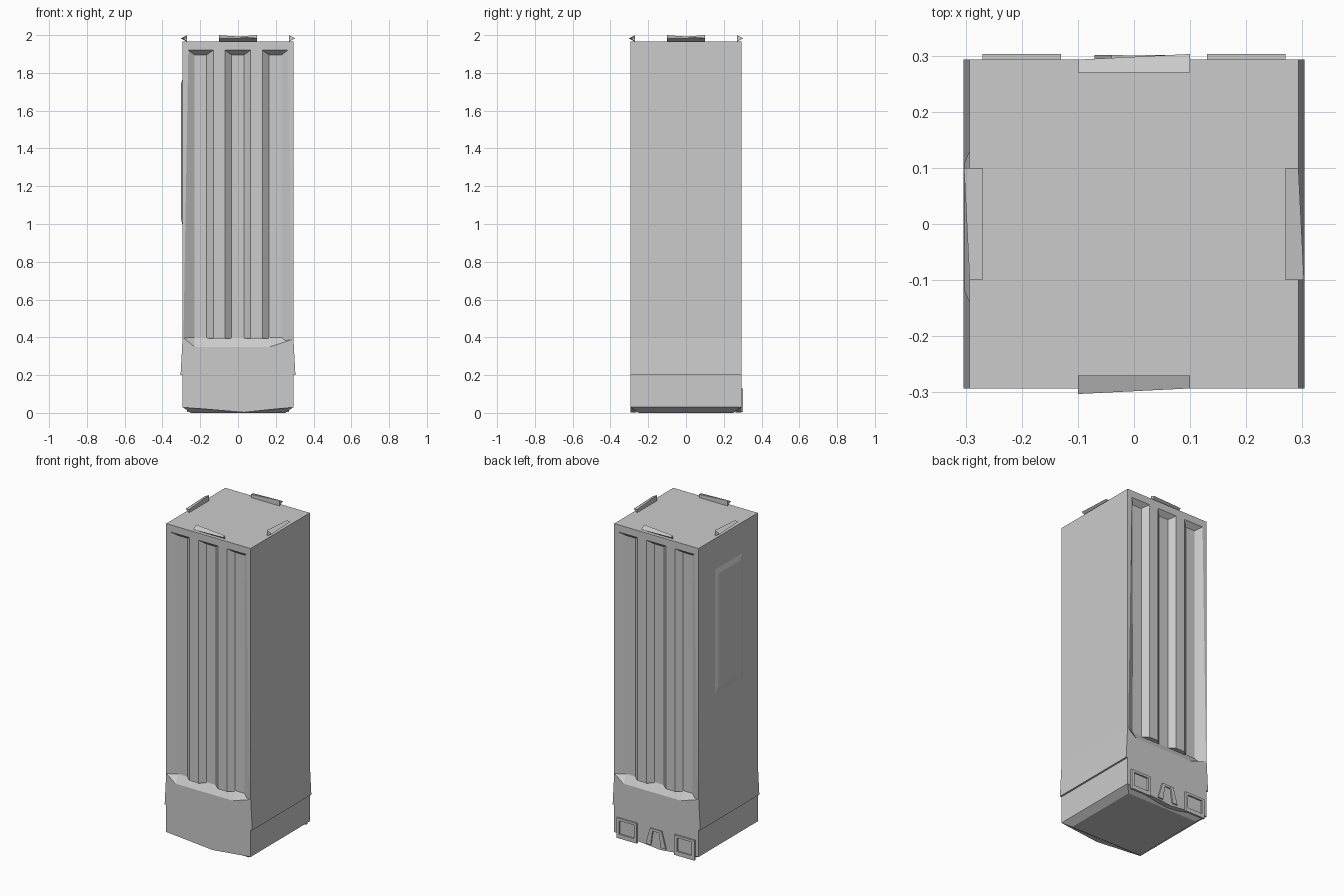
import bpy
import bmesh
from math import pi
from mathutils import Matrix

cube = bpy.data.objects.get("Cube")
if cube:
    bpy.data.objects.remove(cube, do_unlink=True)

stone = bpy.data.materials.new("light_grey_stone")
stone.use_nodes = True
stone.diffuse_color = (0.6, 0.6, 0.6, 1)
stone.node_tree.nodes["Principled BSDF"].inputs["Base Color"].default_value = (0.6, 0.6, 0.6, 1)

W = 0.293       # half width of the tower
FLOOR = 0.263   # depth of the groove floors
TOP = 1.965     # roof height


def loft(name, ring_a, ring_b, turn=0):
    """Solid between two matching rings, turned about z."""
    bm = bmesh.new()
    a = [bm.verts.new(p) for p in ring_a]
    b = [bm.verts.new(p) for p in ring_b]
    bm.faces.new(a)
    bm.faces.new(b[::-1])
    for i in range(len(a)):
        j = (i + 1) % len(a)
        bm.faces.new((a[j], a[i], b[i], b[j]))
    bmesh.ops.recalc_face_normals(bm, faces=bm.faces)
    bm.transform(Matrix.Rotation(turn, 4, 'Z'))
    mesh = bpy.data.meshes.new(name)
    bm.to_mesh(mesh)
    bm.free()
    mesh.materials.append(stone)
    obj = bpy.data.objects.new(name, mesh)
    bpy.context.collection.objects.link(obj)
    return obj


def rect_xy(x0, x1, y0, y1, z):
    return [(x0, y0, z), (x1, y0, z), (x1, y1, z), (x0, y1, z)]


def box(name, x0, x1, y0, y1, z0, z1, turn=0):
    return loft(name, rect_xy(x0, x1, y0, y1, z0), rect_xy(x0, x1, y0, y1, z1), turn)


# Core and shallow tapered underside
box("tower_core", -W, W, -FLOOR, FLOOR, 0.03, TOP)
loft("underside", rect_xy(-W, W, -W, W, 0.03), rect_xy(-0.25, 0.25, -0.25, 0.25, 0))

# Grooved facade, repeated front and back
for side, turn in (("front", 0), ("back", pi)):
    # Plinth with a sloping ledge
    outline = [(-W, 0.03), (0.03, 0.003), (W, 0.03), (W, 0.39),
               (0.17, 0.35), (-0.23, 0.35), (-W, 0.4)]
    loft(side + "_plinth", [(x, -W, z) for x, z in outline],
         [(x, -FLOOR, 0.4 if z > 0.3 else z) for x, z in outline], turn)
    # Header above the grooves
    lintel = [(-W, TOP), (-W, 1.92), (-FLOOR, 1.895), (-FLOOR, TOP)]
    loft(side + "_header", [(-W, y, z) for y, z in lintel],
         [(W, y, z) for y, z in lintel], turn)
    # Pilasters with splayed sides
    for k, c in enumerate((-0.1, 0.098)):
        section = [(c - 0.031, -W), (c + 0.031, -W), (c + 0.066, -FLOOR), (c - 0.066, -FLOOR)]
        loft(f"{side}_pilaster_{k + 1}", [(x, y, 0.395) for x, y in section],
             [(x, y, 1.92) for x, y in section], turn)
    # Corner jambs narrowing towards the plinth
    for s, label in ((-1, "a"), (1, "b")):
        loft(f"{side}_jamb_{label}",
             [(s * W, -W, 0.38), (s * 0.289, -W, 0.38), (s * 0.23, -FLOOR, 0.38), (s * W, -FLOOR, 0.38)],
             [(s * W, -W, 1.92), (s * 0.263, -W, 1.92), (s * 0.23, -FLOOR, 1.92), (s * W, -FLOOR, 1.92)],
             turn)

# Flared band low on both sides
for s, label in ((1, "left"), (-1, "right")):
    flare = [(0.29, 0.4), (W, 0.4), (0.304, 0.2), (0.29, 0.2)]
    loft(label + "_flare", [(s * x, -W, z) for x, z in flare],
         [(s * x, W, z) for x, z in flare])

# Pointed crown wedges, one at the middle of each roof edge
for k in range(4):
    loft(f"crown_wedge_{k + 1}",
         [(-0.1, -0.27, 1.965), (-0.1, -0.303, 1.983), (-0.1, -0.27, 2.0)],
         [(0.1, -0.27, 1.965), (0.1, -0.293, 1.983), (0.1, -0.27, 1.985)], k * pi / 2)

# Bevelled panel on the right wall
loft("wall_panel",
     [(-W, -0.14, 0.99), (-W, 0.13, 0.99), (-W, 0.13, 1.77), (-W, -0.14, 1.77)],
     [(-0.302, -0.12, 1.03), (-0.302, 0.11, 1.03), (-0.302, 0.11, 1.74), (-0.302, -0.12, 1.74)])

# Two framed windows low on the back
for s, label in ((1, "left"), (-1, "right")):
    c = s * 0.2
    for part, dx0, dx1, z0, z1 in (("sill", -0.07, 0.07, 0.004, 0.03),
                                   ("head", -0.07, 0.07, 0.115, 0.13),
                                   ("post_a", -0.07, -0.052, 0.03, 0.115),
                                   ("post_b", 0.052, 0.07, 0.03, 0.115)):
        box(f"{label}_window_{part}", c + dx0, c + dx1, 0.29, 0.303, z0, z1)

# Splayed doorway between the windows
for s, label in ((1, "left"), (-1, "right")):
    leg = [(s * 0.02, 0.125), (s * 0.04, 0.125), (s * 0.07, 0.02), (s * 0.035, 0.02)]
    loft(label + "_door_post", [(x, 0.29, z) for x, z in leg],
         [(x, 0.301, z) for x, z in leg])
box("door_head", -0.035, 0.035, 0.29, 0.3, 0.11, 0.125)
